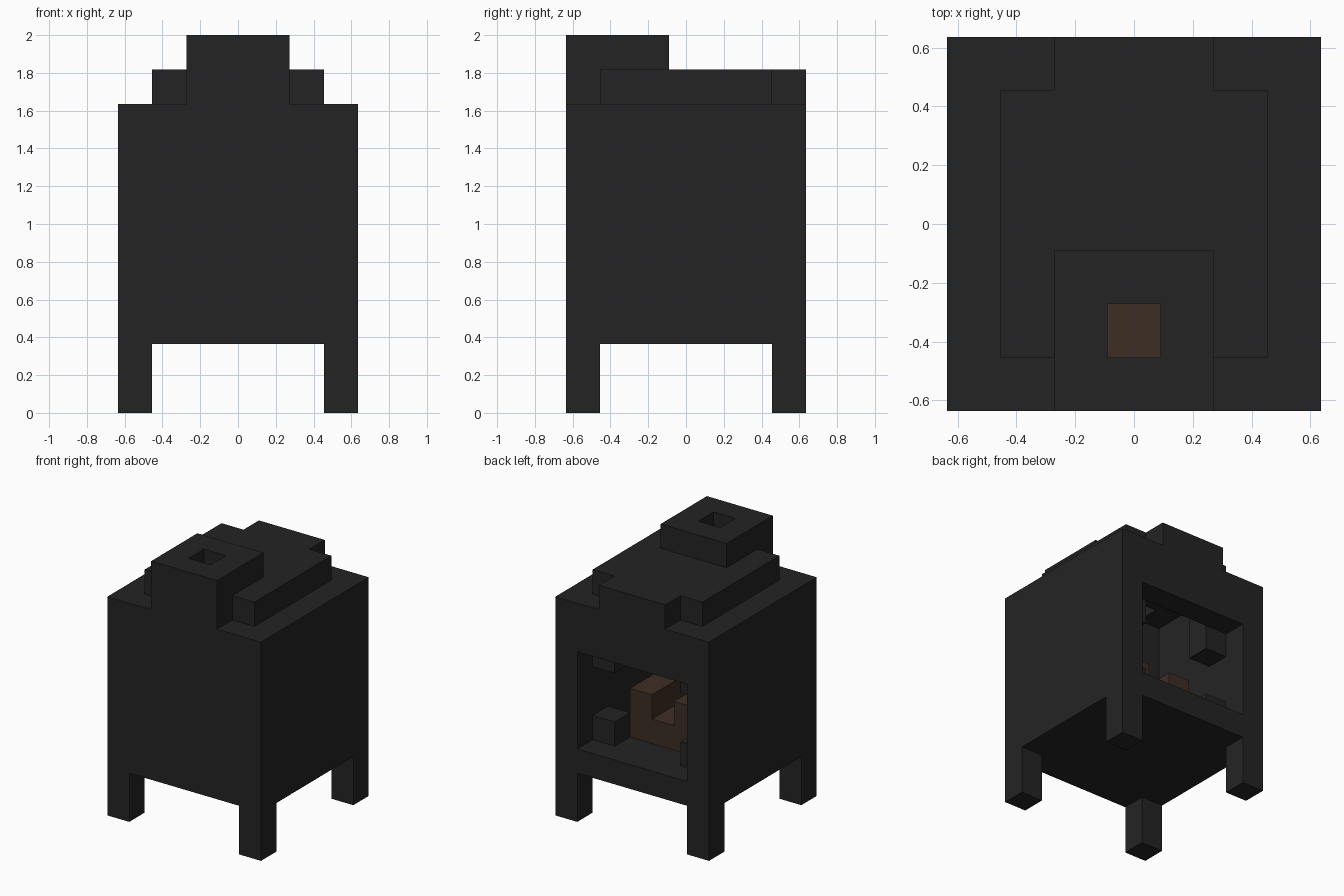
import bpy
import bmesh
from math import radians
from itertools import product
from mathutils import Vector

if "Cube" in bpy.data.objects:
    bpy.data.objects.remove(bpy.data.objects["Cube"], do_unlink=True)

UNIT = 2 / 11      # edge length of one block
HALF = 3.5         # half the footprint in blocks


def material(name, rgb):
    mat = bpy.data.materials.new(name)
    mat.use_nodes = True
    color = (*rgb, 1)
    mat.diffuse_color = color
    bsdf = next(n for n in mat.node_tree.nodes if n.type == "BSDF_PRINCIPLED")
    bsdf.inputs["Base Color"].default_value = color
    bsdf.inputs["Roughness"].default_value = 0.9
    return mat


iron = material("black iron", (0.0176, 0.0176, 0.0176))
wood = material("dark brown wood", (0.048, 0.027, 0.0175))


def box(xs, ys, zs):
    """Blocks in inclusive (first, last) ranges on each axis."""
    return set(product(*(range(a, b + 1) for a, b in (xs, ys, zs))))


# Legs under the four corners
legs = set()
for x, y in product((0, 6), repeat=2):
    legs |= box((x, x), (y, y), (0, 1))

# Hollow firebox with a wide door opening at the back
firebox = box((0, 6), (0, 6), (2, 8))
firebox -= box((1, 5), (1, 5), (3, 8))
firebox -= box((1, 5), (6, 6), (3, 6))

# Short posts in the inner corners, low and high
posts = set()
for x, y in product((1, 5), repeat=2):
    posts |= box((x, x), (y, y), (3, 3)) | box((x, x), (y, y), (6, 8))

# Roof lid with a rear tab and a smoke recess below the chimney
lid = box((1, 5), (1, 5), (9, 9)) | box((2, 4), (6, 6), (9, 9))
lid -= box((2, 4), (1, 2), (9, 9))

# Chimney with an open flue
chimney = box((2, 4), (0, 0), (9, 9)) | box((2, 4), (0, 2), (10, 10))
chimney -= {(3, 1, 10)}

# Firewood: a bed with a log along each side
firewood = box((2, 4), (1, 4), (3, 3))
for x in (2, 4):
    firewood |= box((x, x), (1, 4), (4, 4))

parts = {
    "legs": (legs, iron),
    "firebox": (firebox, iron),
    "corner_posts": (posts, iron),
    "roof_lid": (lid, iron),
    "chimney": (chimney, iron),
    "firewood": (firewood, wood),
}
solid = set().union(*(cells for cells, _ in parts.values()))


def build(name, cells, mat):
    """Make the exposed skin of a group of blocks."""
    bm = bmesh.new()
    for cell in sorted(cells):
        center = Vector(cell) + Vector((0.5, 0.5, 0.5))
        for axis, sign in product(range(3), (-1, 1)):
            normal = Vector((0, 0, 0))
            normal[axis] = sign
            if tuple(int(c + n) for c, n in zip(cell, normal)) in solid:
                continue
            u = Vector((0, 0, 0))
            u[(axis + 1) % 3] = 0.5
            v = normal.cross(u)
            mid = center + normal / 2
            corners = (mid - u - v, mid + u - v, mid + u + v, mid - u + v)
            bm.faces.new([bm.verts.new((p - Vector((HALF, HALF, 0))) * UNIT)
                          for p in corners])
    bmesh.ops.remove_doubles(bm, verts=bm.verts, dist=0.001)
    bmesh.ops.dissolve_limit(bm, angle_limit=radians(1),
                             verts=bm.verts, edges=bm.edges)
    mesh = bpy.data.meshes.new(name)
    bm.to_mesh(mesh)
    bm.free()
    mesh.materials.append(mat)
    bpy.context.collection.objects.link(bpy.data.objects.new(name, mesh))


for part_name, (part_cells, part_mat) in parts.items():
    build(part_name, part_cells, part_mat)
